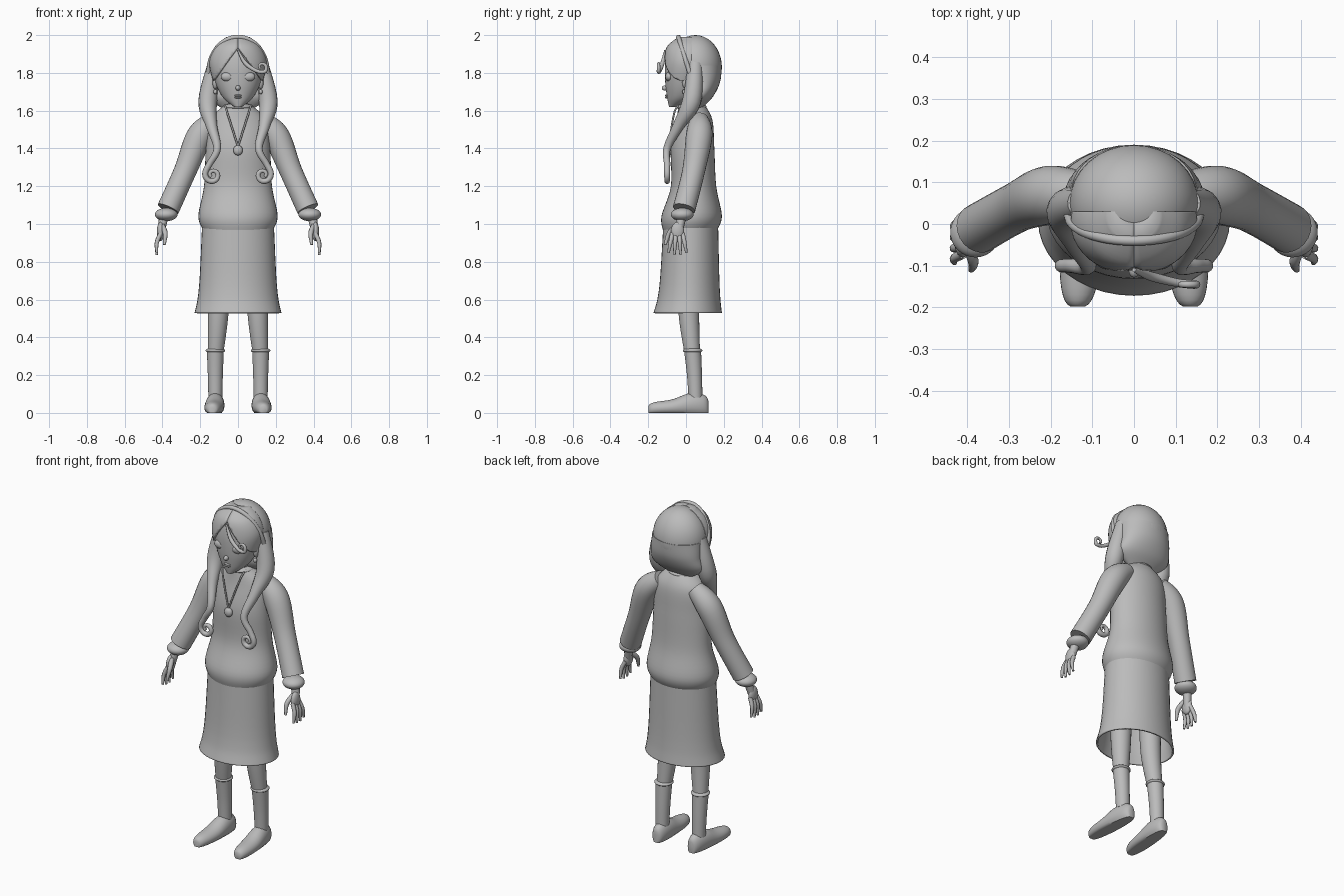
import bpy, bmesh
from math import sin, cos, pi, tanh, sqrt, radians
from mathutils import Vector

if "Cube" in bpy.data.objects:
    bpy.data.objects.remove(bpy.data.objects["Cube"])

grey = bpy.data.materials.new("plain_grey")
grey.use_nodes = True
shade = (.5, .5, .5, 1)
grey.diffuse_color = shade
grey.node_tree.nodes["Principled BSDF"].inputs["Base Color"].default_value = shade


def spline(points, steps=6):
    """Smooth curve through tuples of any length."""
    last = len(points) - 1
    result = []
    for i in range(last):
        before, start = points[max(i - 1, 0)], points[i]
        end, after = points[i + 1], points[min(i + 2, last)]
        for step in range(steps):
            t = step / steps
            result.append([b + (c - a) * t / 2 + (a - 2.5 * b + 2 * c - d / 2) * t ** 2
                           + (3 * b - a - 3 * c + d) / 2 * t ** 3
                           for a, b, c, d in zip(before, start, end, after)])
    return result + [list(points[last])]


def finish(name, bm, mirror=False, wall=0):
    """Turn the bmesh into a smooth object, optionally thickened and mirrored."""
    bmesh.ops.recalc_face_normals(bm, faces=bm.faces)
    mesh = bpy.data.meshes.new(name)
    bm.to_mesh(mesh)
    bm.free()
    mesh.materials.append(grey)
    part = bpy.data.objects.new(name, mesh)
    bpy.context.collection.objects.link(part)
    if wall:
        part.modifiers.new("wall", 'SOLIDIFY').thickness = wall
    if mirror:
        part.modifiers.new("mirror", 'MIRROR').use_mirror_merge = False
    bpy.ops.object.select_all(action='DESELECT')
    bpy.context.view_layer.objects.active = part
    part.select_set(True)
    bpy.ops.object.shade_smooth_by_angle(angle=radians(50))


def skin(rings, caps=True):
    """Bridge a row of closed rings."""
    bm = bmesh.new()
    rows = [[bm.verts.new(point) for point in ring] for ring in rings]
    for low, high in zip(rows, rows[1:]):
        for i in range(len(low)):
            bm.faces.new((low[i - 1], low[i], high[i], high[i - 1]))
    if caps:
        bm.faces.new(rows[0])
        bm.faces.new(rows[-1])
    return bm


def circle(count):
    return [(cos(2 * pi * i / count), sin(2 * pi * i / count)) for i in range(count)]


def stack(profile, caps=True):
    """Horizontal ovals: height, half width, front y, back y."""
    return skin([[(half * c, (front + back + (back - front) * s) / 2, z) for c, s in circle(40)]
                 for z, half, front, back in spline(profile)], caps)


def tube(name, points, mirror=True, sides=16):
    """Round tube along points of x, y, z, radius."""
    points = spline(points)
    path = [Vector(point[:3]) for point in points]
    side, rings = Vector((1, .1, 0)), []
    for i, centre in enumerate(path):
        along = (path[min(i + 1, len(path) - 1)] - path[max(i - 1, 0)]).normalized()
        side = (side - along * side.dot(along)).normalized()
        across = along.cross(side)
        radius = points[i][3]
        rings.append([centre + (side * c + across * s) * radius for c, s in circle(sides)])
    finish(name, skin(rings), mirror)


def ball(name, location, size, mirror=True):
    bm = bmesh.new()
    bmesh.ops.create_uvsphere(bm, u_segments=32, v_segments=20, radius=1)
    bmesh.ops.scale(bm, vec=size, verts=bm.verts)
    bmesh.ops.translate(bm, vec=location, verts=bm.verts)
    finish(name, bm, mirror)


def spiral(x, y, z, start, turn, radius, thick, count):
    """Inward curl that thins towards its tip."""
    coil = []
    for i in range(count):
        left = 1 - i / count
        angle = start + turn * i
        reach = radius * (.2 + .8 * left)
        coil.append((x + reach * cos(angle), y, z + reach * sin(angle), thick * (.5 + left / 2)))
    return coil


# Sweater with a puffed hem, collar and neck
finish("sweater", stack([(.96, .18, -.12, .16), (1.04, .21, -.13, .19), (1.2, .18, -.08, .16),
                         (1.4, .17, -.08, .15), (1.55, .15, -.05, .14), (1.63, .07, -.04, .1)]))
ball("collar", (0, .03, 1.62), (.08, .08, .02), False)
ball("neck", (0, .02, 1.65), (.05, .05, .1), False)

# Open skirt, flaring sharply near the lower edge
skirt = []
for i in range(9):
    drop = i / 8
    flare = .02 * drop + .02 * drop ** 6
    skirt.append((1 - .47 * drop, .19 + flare, -.12 - 1.3 * flare, .17 + flare / 2))
finish("skirt", stack(skirt, caps=False), wall=.01)

# Sleeves, cuffs and hands
tube("sleeves", [(.11, .07, 1.55, .05), (.2, .07, 1.47, .07), (.28, .04, 1.28, .06),
                 (.37, -.01, 1.08, .06)], sides=24)
ball("cuffs", (.38, -.02, 1.05), (.06, .06, .035))
tube("wrists", [(.39, -.02, 1.05, .025), (.41, -.04, .95, .02)])
ball("palms", (.41, -.045, .96), (.02, .035, .05))
for i, finger in enumerate(("index", "middle", "ring", "little")):
    spread = i - 1.5
    root = -.045 + .018 * spread
    tip = root + .014 * spread
    end = .835 + .005 * spread ** 2
    tube(finger + "_fingers", [(.41, root, .95, .012), (.43, (root + tip) / 2, .9, .011),
                               (.43, tip, end, .006)], sides=10)
tube("thumbs", [(.4, -.05, .99, .014), (.385, -.09, .95, .013), (.39, -.11, .89, .007)], sides=10)

# Legs and socks
tube("legs", [(.1, .015, .8, .06), (.105, .015, .53, .055), (.12, .035, .3, .04)], sides=24)
tube("socks", [(.12, .035, .33, .045), (.12, .045, .2, .04), (.12, .05, .08, .037)], sides=24)
ball("sock_tops", (.12, .035, .33), (.052, .052, .016))

# Flat-soled shoes, tall at the heel and low at the toe
shoe = []
for i in range(1, 20):
    angle = pi * i / 20
    toward_toe = (1 - cos(angle)) / 2
    width = .052 * sin(angle) ** .6
    height = (.09 - .025 * tanh(6 * toward_toe - 2.7)) * sin(angle) ** .3
    middle = .115 + .02 * toward_toe
    shoe.append([(middle + width * c, .16 * cos(angle) - .04, max(0, height * (.4 + .6 * s)))
                 for c, s in circle(24)])
finish("shoes", skin(shoe), mirror=True)

# Head and face
head = [(1.62, .02, -.09, -.05), (1.67, .08, -.1, .05), (1.75, .12, -.11, .1),
        (1.85, .14, -.11, .13), (1.93, .11, -.09, .12), (1.98, .05, -.03, .08)]
finish("head", stack(head))
ball("eyelids", (.056, -.09, 1.78), (.035, .02, .025))
ball("ears", (.12, 0, 1.75), (.015, .02, .035))
ball("earrings", (.12, -.01, 1.7), (.01, .01, .013))
ball("nose", (0, -.11, 1.72), (.013, .018, .014), False)
for lip, height in (("upper_lip", 1.68), ("lower_lip", 1.67)):
    ball(lip, (0, -.1, height), (.02, .011, .006), False)

# Rounded crown and long back of the hair
ball("hair_crown", (0, .05, 1.83), (.155, .14, .17), False)
finish("back_hair", stack([(1.61, .08, .03, .08), (1.67, .16, 0, .14), (1.75, .155, 0, .18),
                           (1.84, .15, -.04, .19)]))

# Fringe parted in the middle and swept to each side
fringe = stack([(z + .01, half + .012, front - .01, back) for z, half, front, back in head])
for point, normal in (((0, 0, 0), (1, 0, 0)), ((0, 0, 1.935), (1.35, 0, 1)), ((0, .03, 0), (0, -1, 0))):
    bmesh.ops.bisect_plane(fringe, geom=fringe.verts[:] + fringe.edges[:] + fringe.faces[:],
                           plane_co=point, plane_no=normal, clear_inner=True)
finish("fringe", fringe, mirror=True, wall=.012)

# Side locks that end in curls, and a loose curl before the forehead
tube("side_locks", [(.12, .05, 1.85, .04), (.16, .03, 1.65, .05), (.14, -.04, 1.52, .03),
                    (.11, -.1, 1.4, .02), (.15, -.1, 1.32, .017)]
     + spiral(.134, -.1, 1.26, .5, -.7, .042, .016, 12))
tube("forehead_curl", [(0, -.11, 1.92, .005), (.04, -.125, 1.85, .011), (.1, -.14, 1.81, .01)]
     + spiral(.125, -.145, 1.83, -1, .75, .028, .01, 8), mirror=False)

# Headband arching over the crown
arch = [pi * i / 12 for i in range(13)]
tube("headband", [(.156 * cos(a), .02 - .06 * sin(a), 1.8 + .19 * sin(a), .012) for a in arch],
     mirror=False)

# Necklace hanging over the chest
drops = [i / 8 for i in range(9)]
tube("necklace_chain", [(.07 * (1 - t), -.04 - .05 * sqrt(t), 1.63 - .22 * t, .005) for t in drops],
     sides=8)
ball("pendant", (0, -.09, 1.39), (.025, .018, .027), False)
